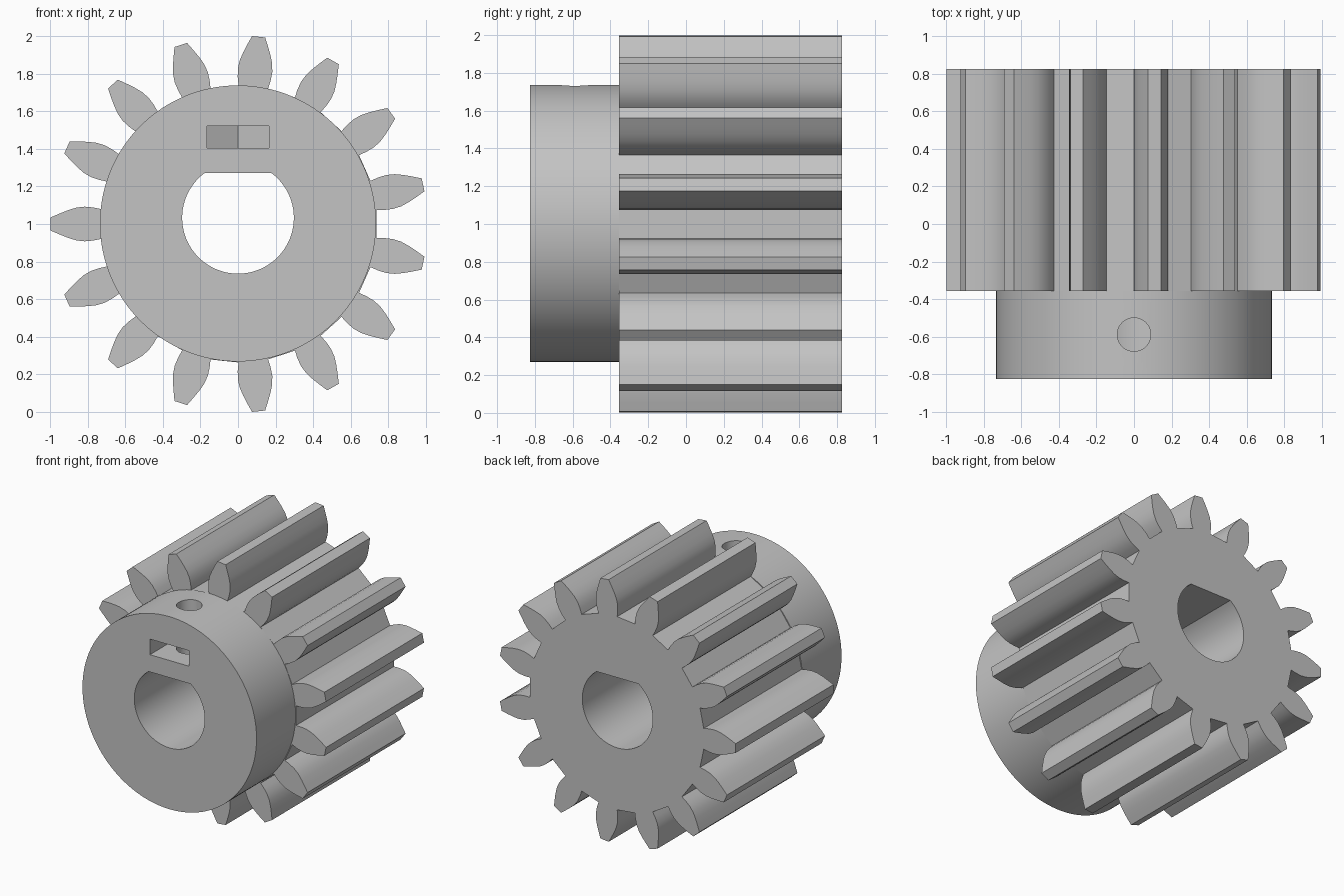
import bpy, bmesh
from math import pi, cos, sin, asin, radians, sqrt

cube = bpy.data.objects.get("Cube")
if cube:
    bpy.data.objects.remove(cube, do_unlink=True)

FRONT, STEP, BACK = -0.825, -0.355, 0.825
CENTRE_Z = 1.0
TEETH = 15

grey = bpy.data.materials.new("plain grey")
grey.use_nodes = True
colour = (0.55, 0.55, 0.55, 1)
grey.diffuse_color = colour
grey.node_tree.nodes["Principled BSDF"].inputs["Base Color"].default_value = colour


def prism(name, outline, start, end, axis="Y"):
    """Extrude a 2D outline along Y (outline in x, z) or Z (outline in x, y)."""
    bm = bmesh.new()

    def place(p, t):
        return (p[0], t, p[1]) if axis == "Y" else (p[0], p[1], t)

    face = bm.faces.new([bm.verts.new(place(p, start)) for p in outline])
    move = (0, end - start, 0) if axis == "Y" else (0, 0, end - start)
    new = bmesh.ops.extrude_face_region(bm, geom=[face])["geom"]
    verts = [v for v in new if isinstance(v, bmesh.types.BMVert)]
    bmesh.ops.translate(bm, vec=move, verts=verts)
    bmesh.ops.recalc_face_normals(bm, faces=bm.faces)
    mesh = bpy.data.meshes.new(name)
    bm.to_mesh(mesh)
    bm.free()
    mesh.materials.append(grey)
    obj = bpy.data.objects.new(name, mesh)
    bpy.context.collection.objects.link(obj)
    return obj


def arc(cx, cy, r, start, end, n):
    return [(cx + r * cos(start + (end - start) * i / n),
             cy + r * sin(start + (end - start) * i / n)) for i in range(n + 1)]


def circle(cx, cy, r, n):
    return arc(cx, cy, r, 0, 2 * pi, n)[:-1]


def gear_outline(cx, cz):
    # Half tooth: distance from the centre, half width
    half = [(0.732, 0.079), (0.775, 0.088), (0.82, 0.092), (0.865, 0.087),
            (0.91, 0.073), (0.955, 0.055), (1.001, 0.035)]
    tooth = [(r, -w) for r, w in half] + [(r, w) for r, w in reversed(half)]
    points = []
    for k in range(TEETH):
        a = pi + 2 * pi * k / TEETH
        points += [(cx + r * cos(a) - w * sin(a), cz + r * sin(a) + w * cos(a))
                   for r, w in tooth]
    return points


def cut(obj, cutters):
    for cutter in cutters:
        mod = obj.modifiers.new("cut", "BOOLEAN")
        mod.operation = "DIFFERENCE"
        mod.solver = "EXACT"
        mod.object = cutter
    bpy.context.view_layer.update()
    graph = bpy.context.evaluated_depsgraph_get()
    result = bpy.data.meshes.new_from_object(obj.evaluated_get(graph))
    obj.modifiers.clear()
    obj.data = result


# Solid bodies
gear = prism("gear_teeth_body", gear_outline(0.005, CENTRE_Z), STEP, BACK)
collar = prism("collar", circle(0, CENTRE_Z + 0.003, 0.734, 128), FRONT, STEP)

# D-shaped shaft bore, flat side up
bore_r, bore_z, flat_z = 0.297, 1.033, 1.272
flat_angle = asin((flat_z - bore_z) / bore_r)
bore = prism("bore_cutter",
             arc(0, bore_z, bore_r, pi - flat_angle, 2 * pi + flat_angle, 64),
             -1, 1)

# Captive nut slot with a pointed inner end
nut_y, nut_w = -0.588, 0.165
nut = prism("nut_slot_cutter",
            [(-nut_w, -1), (nut_w, -1), (nut_w, nut_y + nut_w / sqrt(3)),
             (0, nut_y + 2 * nut_w / sqrt(3)), (-nut_w, nut_y + nut_w / sqrt(3))],
            1.403, 1.522, "Z")

# Set screw hole from the collar rim down to the bore
screw = prism("screw_hole_cutter", circle(0, nut_y, 0.089, 40), 1.2, 1.9, "Z")

cut(gear, [bore])
cut(collar, [bore, nut, screw])
for helper in (bore, nut, screw):
    bpy.data.objects.remove(helper, do_unlink=True)

# Smooth curved sides, crisp edges
for obj in (gear, collar):
    bpy.ops.object.select_all(action="DESELECT")
    obj.select_set(True)
    bpy.context.view_layer.objects.active = obj
    bpy.ops.object.shade_smooth_by_angle(angle=radians(25))
